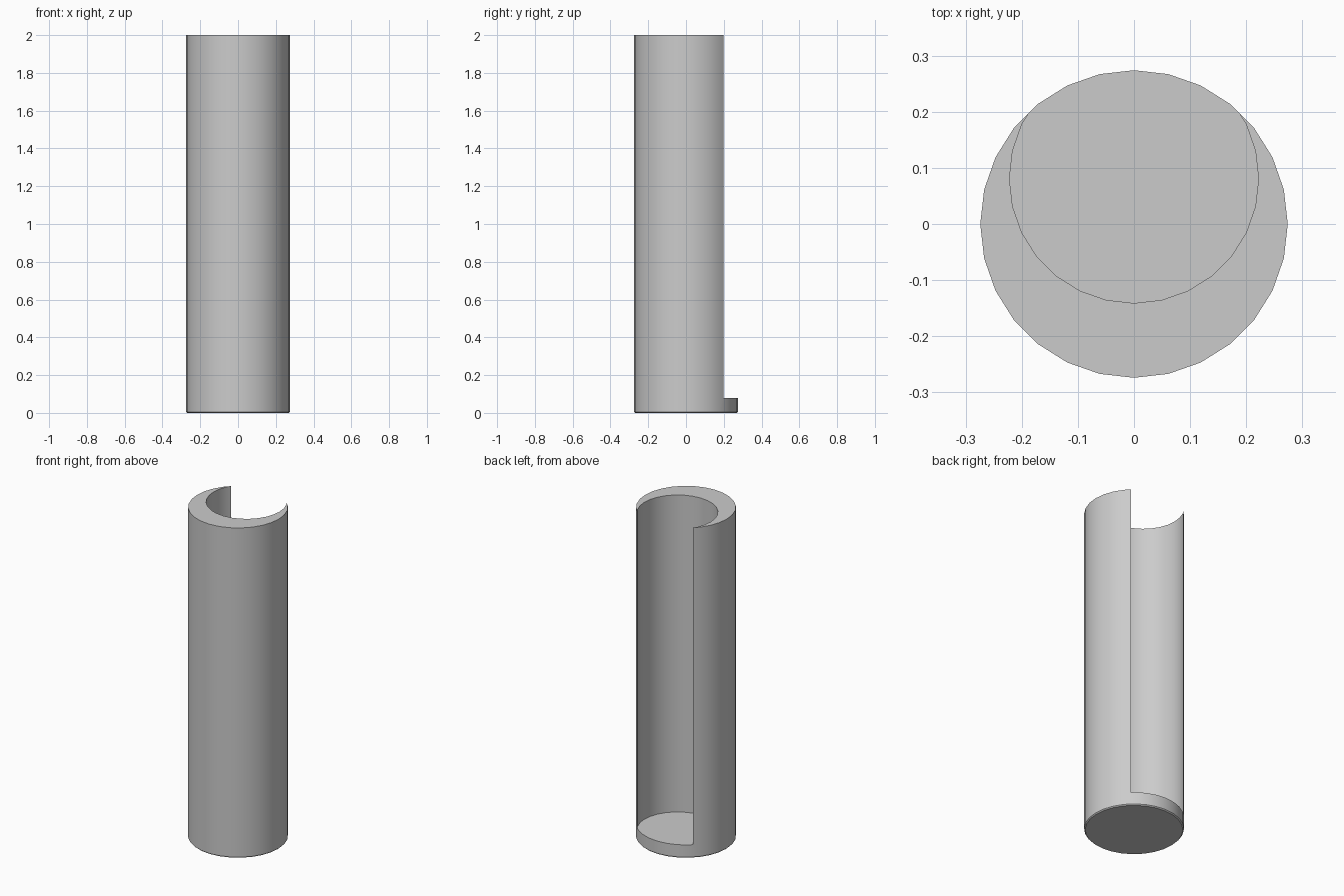
import bpy
import bmesh

if "Cube" in bpy.data.objects:
    bpy.data.objects.remove(bpy.data.objects["Cube"])

SIDES = 28


def cylinder(name, radius, z0, z1, y=0.0):
    bpy.ops.mesh.primitive_cylinder_add(
        vertices=SIDES, radius=radius, depth=z1 - z0,
        location=(0, y, (z0 + z1) / 2))
    obj = bpy.context.object
    obj.name = name
    return obj


# Outer body with a tiny chamfer around the foot
body = cylinder("open_tube", 0.274, 0.0, 2.0)
bm = bmesh.new()
bm.from_mesh(body.data)
foot = [e for e in bm.edges if all(v.co.z < 0 for v in e.verts)]
bmesh.ops.bevel(bm, geom=foot, offset=0.006, segments=1, affect='EDGES')
bm.to_mesh(body.data)
bm.free()

# Off-centre bore breaks through the back wall, leaving a thin floor
cutter = cylinder("bore_cutter", 0.222, 0.08, 2.2, y=0.081)
cut = body.modifiers.new("bore", 'BOOLEAN')
cut.operation = 'DIFFERENCE'
cut.solver = 'EXACT'
cut.object = cutter

bpy.ops.object.select_all(action='DESELECT')
body.select_set(True)
bpy.context.view_layer.objects.active = body
bpy.ops.object.modifier_apply(modifier=cut.name)
bpy.data.objects.remove(cutter, do_unlink=True)

# Smooth walls, crisp rims
bpy.ops.object.shade_smooth_by_angle(angle=0.6)
